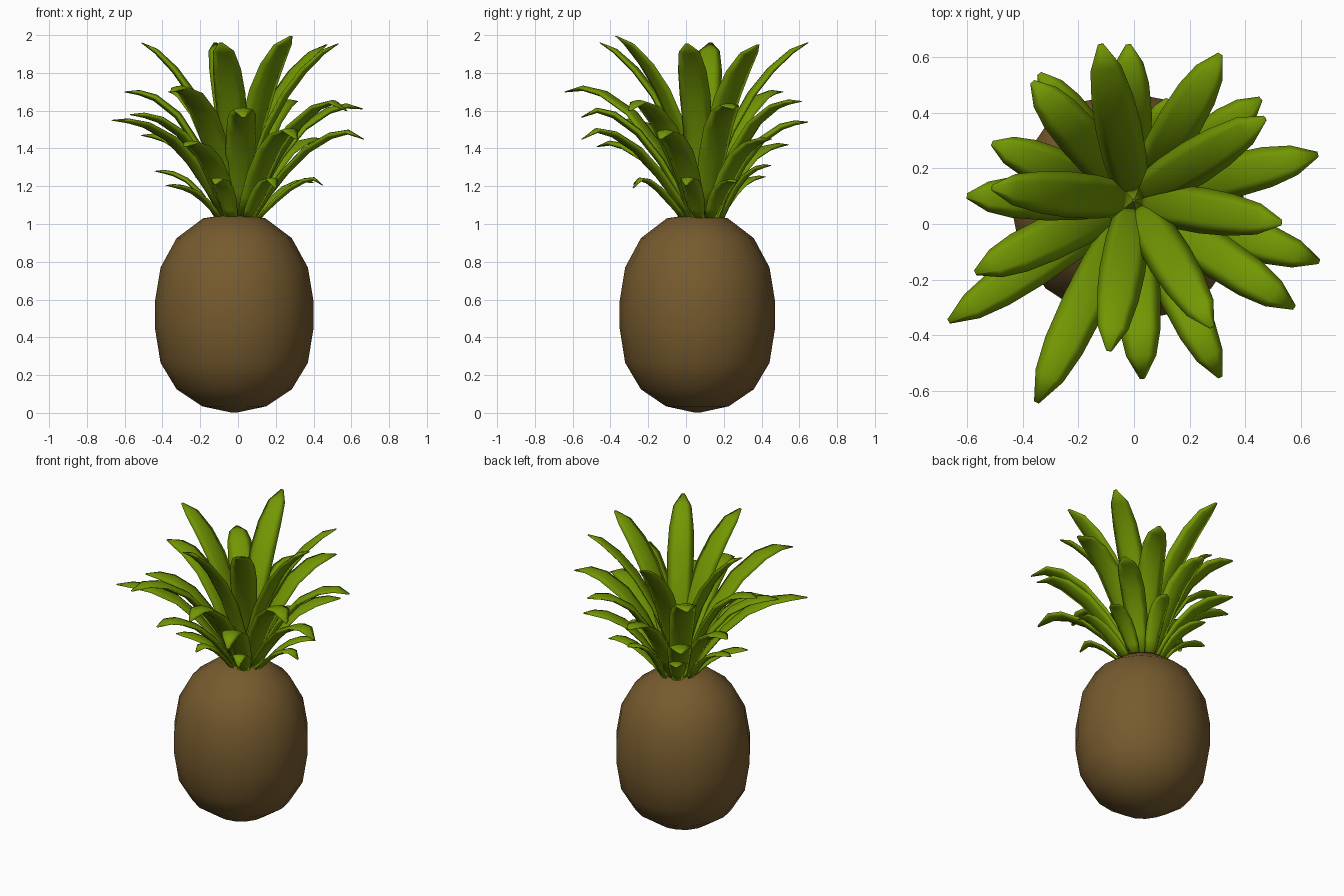
import bpy, bmesh, math
from mathutils import Vector

if "Cube" in bpy.data.objects:
    bpy.data.objects.remove(bpy.data.objects["Cube"])


def material(name, rgb):
    m = bpy.data.materials.new(name)
    m.diffuse_color = (*rgb, 1)
    m.use_nodes = True
    m.node_tree.nodes["Principled BSDF"].inputs["Base Color"].default_value = m.diffuse_color
    return m


BROWN = material("brown_skin", (0.18, 0.103, 0.027))
GREEN = material("leaf_green", (0.17, 0.31, 0.001))


def finish(bm, name, mat):
    bmesh.ops.recalc_face_normals(bm, faces=bm.faces)
    for f in bm.faces:
        f.smooth = True
    me = bpy.data.meshes.new(name)
    bm.to_mesh(me)
    bm.free()
    me.materials.append(mat)
    ob = bpy.data.objects.new(name, me)
    bpy.context.collection.objects.link(ob)
    return ob


def skin(bm, rings):
    """Join rings of points into a closed tube with capped ends."""
    loops = [[bm.verts.new(p) for p in r] for r in rings]
    n = len(loops[0])
    for a, b in zip(loops, loops[1:]):
        for i in range(n):
            j = (i + 1) % n
            bm.faces.new((a[i], a[j], b[j], b[i]))
    for end in (loops[0], loops[-1]):
        c = bm.verts.new(sum((v.co for v in end), Vector()) / n)
        for i in range(n):
            bm.faces.new((end[i], end[(i + 1) % n], c))


# Fruit: 16-sided rounded barrel
profile = [(0.02, 0.003), (0.17, 0.035), (0.305, 0.125), (0.39, 0.265), (0.42, 0.45),
           (0.42, 0.59), (0.39, 0.77), (0.305, 0.925), (0.165, 1.03), (0.02, 1.052)]
bm = bmesh.new()
skin(bm, [[Vector((-0.02 + r * math.cos(k * math.pi / 8), 0.06 + 0.98 * r * math.sin(k * math.pi / 8), z))
           for k in range(16)] for r, z in profile])
finish(bm, "fruit_body", BROWN)

# Leaf curves as (outward, upward) fractions: upright inner and flatter outer
UPRIGHT = [(0, 0), (0.09, 0.25), (0.25, 0.5), (0.45, 0.71), (0.64, 0.85), (0.84, 0.955), (1, 1)]
ARCHED = [(0, 0), (0.12, 0.28), (0.28, 0.57), (0.48, 0.82), (0.70, 0.96), (0.86, 1.0), (1, 1)]
WIDTHS = [0.6, 0.8, 0.95, 1.0, 0.92, 0.68, 0.12]
SECTION = [(-0.5, -0.02), (-0.25, 0.06), (0, 0.09), (0.25, 0.06),
           (0.5, -0.02), (0.25, -0.12), (0, -0.17), (-0.25, -0.12)]
DROOP = [0, 0, 0.1, 0.5, 0.95, 1.0, 0]     # how far each station rises above the drooping tip
CROWN = Vector((0.0, 0.085, 1.03))


def leaf(name, tip, base_r, curve, width):
    tip = Vector(tip)
    out = Vector((tip.x - CROWN.x, tip.y - CROWN.y, 0)).normalized()
    base = CROWN + out * base_r
    flat = Vector((tip.x - base.x, tip.y - base.y, 0))
    # Front and right leaves bend down at the tip
    droop = 0.05 * max(0, out.x * 0.6 - out.y * 0.8) if curve is ARCHED else 0
    path = [base + flat * a + Vector((0, 0, (tip.z - base.z) * b + droop * d))
            for (a, b), d in zip(curve, DROOP)]
    side = Vector((-out.y, out.x, 0))
    rings = []
    for i, p in enumerate(path):
        t = (path[min(i + 1, 6)] - path[max(i - 1, 0)]).normalized()
        up = t.cross(side).normalized()
        w = width * WIDTHS[i]
        rings.append([p + side * (u * w) + up * (v * w) for u, v in SECTION])
    bm = bmesh.new()
    skin(bm, rings)
    finish(bm, name, GREEN)


# Crown tiers: name, base radius, curve, leaf width, leaf tips
TIERS = [
    ("top_leaf", 0.01, UPRIGHT, 0.165,
     [(-0.12, 0.645, 1.96), (0.47, 0.38, 1.95), (0.53, 0.005, 1.955), (0.28, -0.37, 1.995),
      (-0.09, -0.455, 1.96), (-0.51, 0.13, 1.96)]),
    ("upper_leaf", 0.05, ARCHED, 0.16,
     [(0.66, 0.25, 1.61), (0.31, 0.61, 1.65), (-0.365, 0.51, 1.70), (-0.60, 0.10, 1.70),
      (-0.57, -0.175, 1.58), (-0.35, -0.64, 1.70), (0.03, -0.555, 1.565), (0.575, -0.30, 1.60)]),
    ("middle_leaf", 0.08, ARCHED, 0.15,
     [(0.665, -0.135, 1.45), (0.31, -0.55, 1.45), (-0.28, -0.47, 1.41), (-0.665, -0.35, 1.55),
      (-0.51, 0.29, 1.47), (-0.34, 0.54, 1.42), (-0.02, 0.645, 1.54), (0.455, 0.45, 1.45)]),
    ("lower_leaf", 0.11, ARCHED, 0.11,
     [(0.45, 0.0, 1.205), (0.40, 0.26, 1.22), (0.12, 0.45, 1.31), (-0.22, 0.42, 1.25),
      (-0.44, 0.15, 1.28), (-0.38, -0.12, 1.205), (-0.12, -0.28, 1.21), (0.20, -0.28, 1.19)]),
]
for name, base_r, curve, width, tips in TIERS:
    for k, tip in enumerate(tips):
        leaf(f"{name}_{k + 1}", tip, base_r, curve, width)
